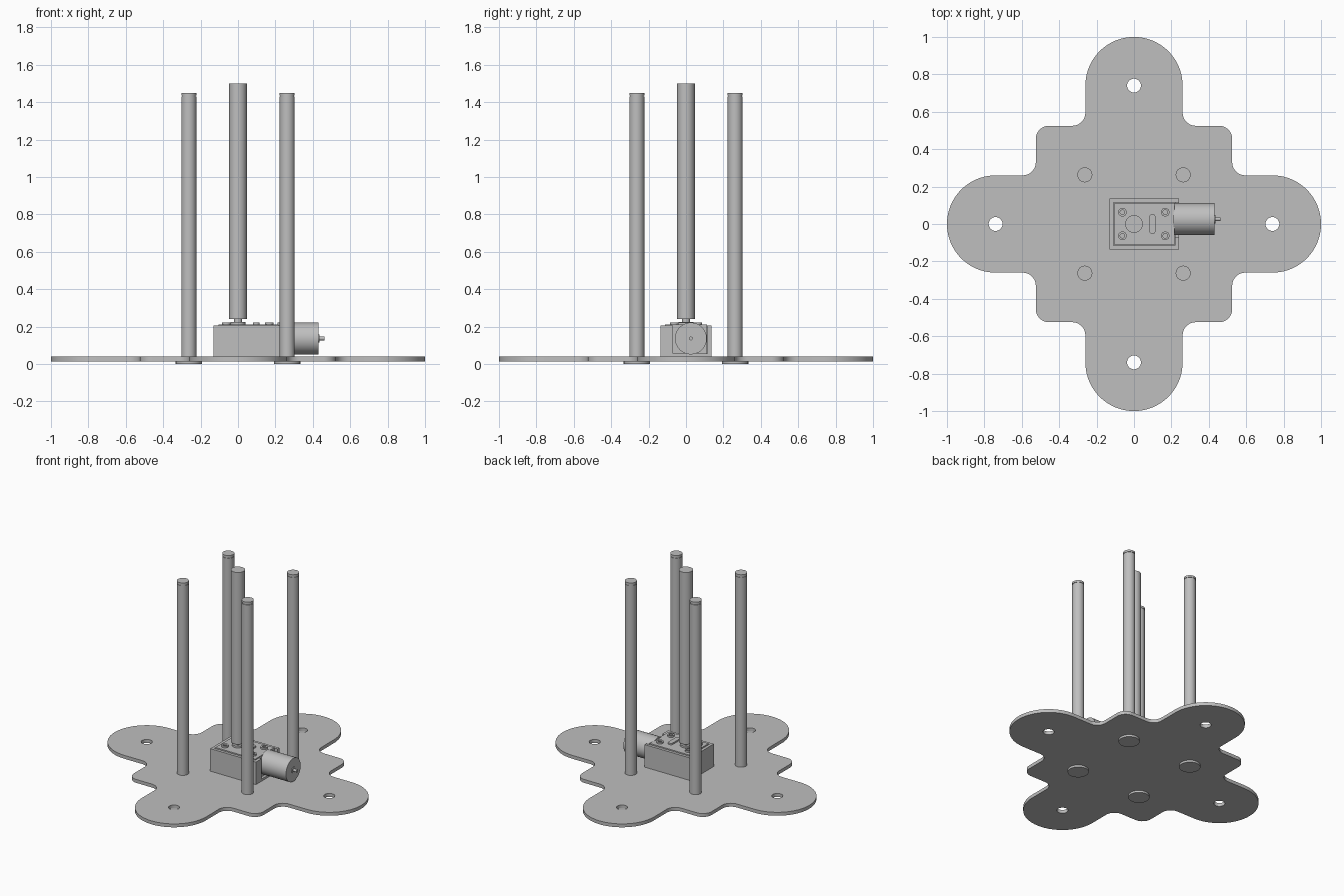
import bpy, bmesh
from math import pi, cos, sin
from mathutils import Matrix, Vector

old = bpy.data.objects.get("Cube")
if old:
    bpy.data.objects.remove(old, do_unlink=True)

GREY = (0.52, 0.52, 0.52, 1)
metal = bpy.data.materials.new("plain_grey")
metal.use_nodes = True
metal.diffuse_color = GREY
metal.node_tree.nodes["Principled BSDF"].inputs["Base Color"].default_value = GREY


def finish(name, bm):
    bmesh.ops.recalc_face_normals(bm, faces=bm.faces)
    mesh = bpy.data.meshes.new(name)
    bm.to_mesh(mesh)
    bm.free()
    obj = bpy.data.objects.new(name, mesh)
    bpy.context.collection.objects.link(obj)
    mesh.materials.append(metal)
    smooth(obj)
    return obj


def smooth(obj):
    bpy.ops.object.select_all(action='DESELECT')
    obj.select_set(True)
    bpy.context.view_layer.objects.active = obj
    bpy.ops.object.shade_smooth_by_angle(angle=pi / 6)


def box(name, x, y, z):
    bm = bmesh.new()
    size = (x[1] - x[0], y[1] - y[0], z[1] - z[0])
    mid = Vector((sum(x), sum(y), sum(z))) / 2
    bmesh.ops.create_cube(bm, size=1, matrix=Matrix.Translation(mid) @ Matrix.Diagonal((*size, 1)))
    return finish(name, bm)


def lathe(name, profile, origin, along_x=False, segs=48):
    """Turn (radius, height) pairs around an axis through origin."""
    bm = bmesh.new()
    turn = Matrix.Rotation(pi / 2, 4, 'Y') if along_x else Matrix()
    place = Matrix.Translation(origin) @ turn
    rings = []
    for r, h in profile:
        rings.append([bm.verts.new(place @ Vector((r * cos(2 * pi * i / segs), r * sin(2 * pi * i / segs), h)))
                      for i in range(segs)])
    for a, b in zip(rings, rings[1:]):
        for i in range(segs):
            j = (i + 1) % segs
            bm.faces.new((a[i], a[j], b[j], b[i]))
    bm.faces.new(rings[0])
    bm.faces.new(rings[-1])
    return finish(name, bm)


def arc(cx, cy, r, start, end, steps):
    angles = [(start + (end - start) * i / steps) * pi / 180 for i in range(steps + 1)]
    return [(cx + r * cos(a), cy + r * sin(a)) for a in angles]


def flat_part(name, loops, z0, z1):
    """Filled outline with holes, extruded between two heights."""
    curve = bpy.data.curves.new(name, 'CURVE')
    curve.dimensions = '2D'
    curve.fill_mode = 'BOTH'
    curve.extrude = (z1 - z0) / 2
    for loop in loops:
        spline = curve.splines.new('POLY')
        spline.points.add(len(loop) - 1)
        for point, (x, y) in zip(spline.points, loop):
            point.co = (x, y, 0, 1)
        spline.use_cyclic_u = True
    shape = bpy.data.objects.new(name + "_outline", curve)
    bpy.context.collection.objects.link(shape)
    mesh = bpy.data.meshes.new_from_object(shape.evaluated_get(bpy.context.evaluated_depsgraph_get()))
    bpy.data.objects.remove(shape, do_unlink=True)
    bm = bmesh.new()
    bm.from_mesh(mesh)
    bpy.data.meshes.remove(mesh)
    bmesh.ops.remove_doubles(bm, verts=bm.verts, dist=1e-5)
    bmesh.ops.translate(bm, verts=bm.verts, vec=(0, 0, (z0 + z1) / 2))
    return finish(name, bm)


# Base plate: four rounded arms, a rounded square centre and filleted corners
ARM, SQ, R = 0.26, 0.525, 0.07
quarter = (arc(1 - ARM, 0, ARM, -90, 90, 40)
           + arc(SQ + R, ARM + R, R, 270, 180, 10)
           + arc(SQ - R, SQ - R, R, 0, 90, 10)
           + arc(ARM + R, SQ + R, R, 270, 180, 10))
outline, holes = [], []
for k in range(4):
    c, s = round(cos(k * pi / 2)), round(sin(k * pi / 2))
    outline += [(c * x - s * y, s * x + c * y) for x, y in quarter]
    holes.append(arc(c * 0.74, s * 0.74, 0.037, 0, 350, 35))
# drop coincident neighbours where the arcs meet
outline = [p for p, q in zip(outline, outline[1:] + outline[:1])
           if (Vector(p) - Vector(q)).length > 1e-4]
flat_part("base_plate", [outline] + holes, 0.015, 0.04)

# Four posts with a cap groove, and the foot discs below the plate
P = 0.263
for side, sx in (("left", 1), ("right", -1)):
    for end, sy in (("front", -1), ("back", 1)):
        lathe(f"{end}_{side}_post",
              [(0.04, 0.03), (0.04, 1.43), (0.037, 1.43), (0.037, 1.435), (0.04, 1.435), (0.04, 1.45)],
              (sx * P, sy * P, 0))
        lathe(f"{end}_{side}_foot", [(0.07, 0), (0.07, 0.016)], (sx * P, sy * P, 0))

# Gearbox case walls, notched on the motor side
TOP, W = 0.205, 0.02
X0, X1, Y = -0.13, 0.24, 0.136
box("case_right_wall", (X0, X0 + W), (-Y, Y), (0.04, TOP))
box("case_front_wall", (X0 + W, X1), (-Y, -Y + W), (0.04, TOP))
box("case_back_wall", (X0 + W, X1), (Y - W, Y), (0.04, TOP))
box("case_motor_cheek", (X1 - W, X1), (-Y + W, -0.07), (0.04, TOP))
box("case_motor_sill", (X1 - W, X1), (-0.07, Y - W), (0.04, 0.056))
box("gearbox_body", (X0 + W + 0.005, X1 - W - 0.003), (-0.111, 0.111), (0.04, 0.211))

# Screws with recessed sockets
for x in (-0.062, 0.167):
    for y in (-0.063, 0.063):
        lathe("gearbox_screw",
              [(0.023, 0.205), (0.023, 0.223), (0.012, 0.223), (0.012, 0.214)], (x, y, 0), segs=24)

# Raised slot-shaped boss
flat_part("slot_boss", [arc(0.098, 0.035, 0.018, 0, 180, 12) + arc(0.098, -0.035, 0.018, 180, 360, 12)],
          0.205, 0.222)

# Output boss, neck and central shaft
lathe("output_boss", [(0.04, 0.205), (0.04, 0.225), (0.021, 0.225), (0.021, 0.245)], (0, 0, 0))
lathe("central_shaft", [(0.047, 0.24), (0.047, 1.5)], (0, 0, 0))

# Motor with end boss and rear spindle
lathe("motor", [(0.085, 0.21), (0.085, 0.43), (0.022, 0.43), (0.022, 0.435), (0.01, 0.435), (0.01, 0.462)],
      (0, 0.026, 0.137), along_x=True)
